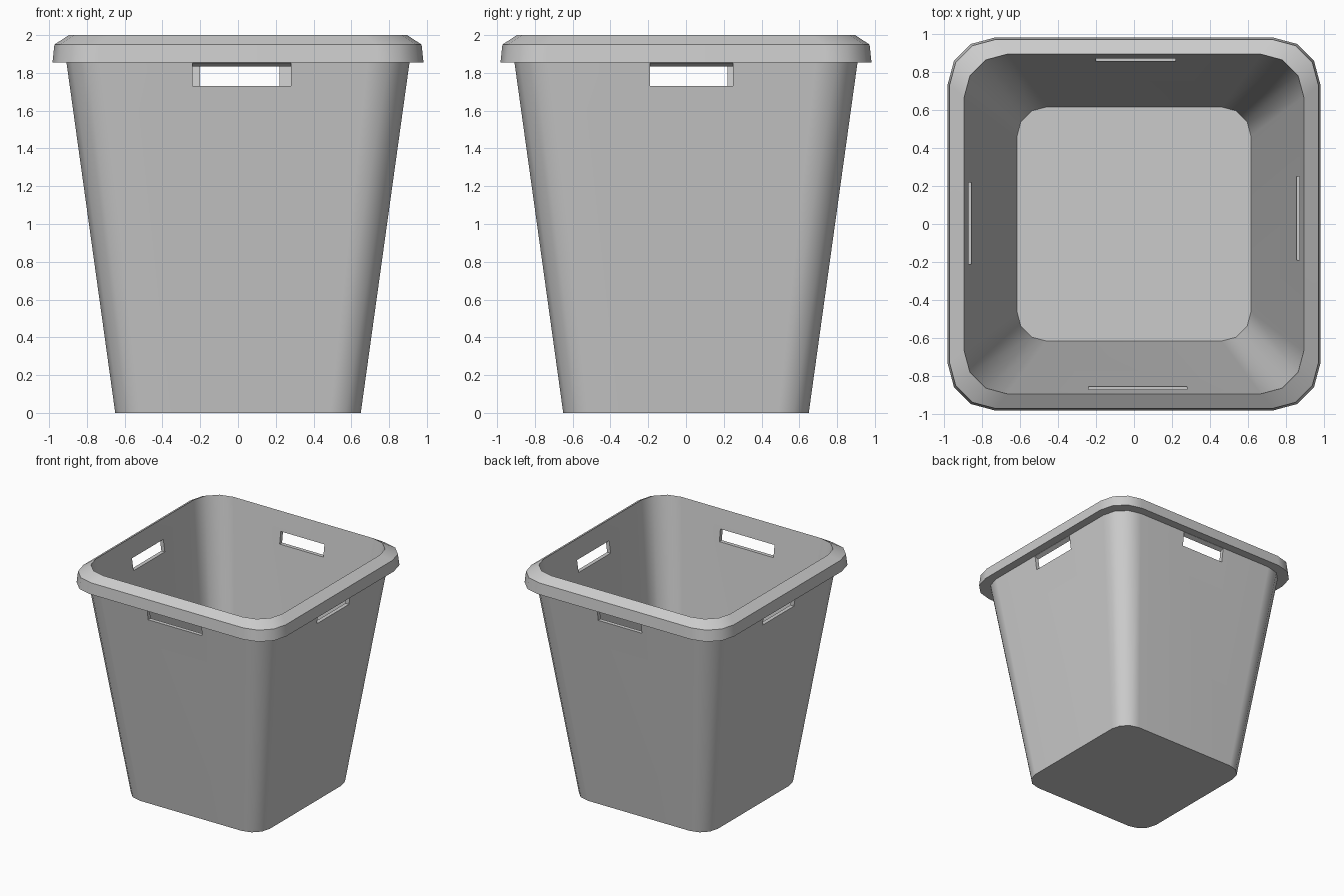
import bpy, bmesh
from math import sin, cos, pi, radians

if "Cube" in bpy.data.objects:
    bpy.data.objects.remove(bpy.data.objects["Cube"])


def ring(bm, half, radius, z):
    """Rounded square loop with three segments per corner."""
    verts = []
    c = half - radius
    for k, (sx, sy) in enumerate([(1, 1), (-1, 1), (-1, -1), (1, -1)]):
        for i in range(4):
            a = k * pi / 2 + i * pi / 6
            verts.append(bm.verts.new((sx * c + radius * cos(a),
                                       sy * c + radius * sin(a), z)))
    return verts


def make_object(name, bm):
    bmesh.ops.recalc_face_normals(bm, faces=bm.faces)
    mesh = bpy.data.meshes.new(name)
    bm.to_mesh(mesh)
    bm.free()
    obj = bpy.data.objects.new(name, mesh)
    bpy.context.collection.objects.link(obj)
    return obj


# Tapered shell with a chamfered rim: (half width, corner radius, z)
profile = [
    (0.65, 0.16, 0.0),      # outer base
    (0.908, 0.22, 1.855),   # wall meets rim
    (0.982, 0.245, 1.855),  # rim lower edge
    (0.972, 0.24, 1.95),    # rim shoulder
    (0.895, 0.225, 2.0),    # mouth
    (0.617, 0.155, 0.03),   # inner floor
]
bm = bmesh.new()
rings = [ring(bm, *p) for p in profile]
for j, (a, b) in enumerate(zip(rings, rings[1:])):
    for i in range(len(a)):
        n = (i + 1) % len(a)
        face = bm.faces.new((a[i], a[n], b[n], b[i]))
        face.smooth = j in (0, 4)   # walls smooth, rim faceted
bm.faces.new(rings[0])
bm.faces.new(rings[-1])
bin_body = make_object("bin_body", bm)
bpy.context.view_layer.objects.active = bin_body

# Hand holes, with the top face sloping down towards the inside
hole_profile = [(0.80, 1.73), (0.96, 1.73), (0.96, 1.853),
                (0.907, 1.853), (0.80, 1.797)]
holes = [("front", "y", -1, -0.24, 0.28), ("back", "y", 1, -0.20, 0.22),
         ("right", "x", 1, -0.19, 0.25), ("left", "x", -1, -0.21, 0.22)]
for side, axis, sign, lo, hi in holes:
    bm = bmesh.new()
    ends = []
    for u in (lo, hi):
        ends.append([bm.verts.new((u, sign * r, z) if axis == "y" else (sign * r, u, z))
                     for r, z in hole_profile])
    for e in ends:
        bm.faces.new(e)
    for i in range(len(hole_profile)):
        n = (i + 1) % len(hole_profile)
        bm.faces.new((ends[0][i], ends[0][n], ends[1][n], ends[1][i]))
    cutter = make_object(side + "_hole_cutter", bm)
    cutter.hide_render = True
    mod = bin_body.modifiers.new(side + "_hole", "BOOLEAN")
    mod.operation = "DIFFERENCE"
    mod.solver = "EXACT"
    mod.object = cutter
    bpy.ops.object.modifier_apply(modifier=mod.name)
    bpy.data.objects.remove(cutter)

# Rounded wall corners stay soft, all other edges crisp
bin_body.data.set_sharp_from_angle(angle=radians(35))
weighted = bin_body.modifiers.new("weighted_normals", "WEIGHTED_NORMAL")
weighted.keep_sharp = True
